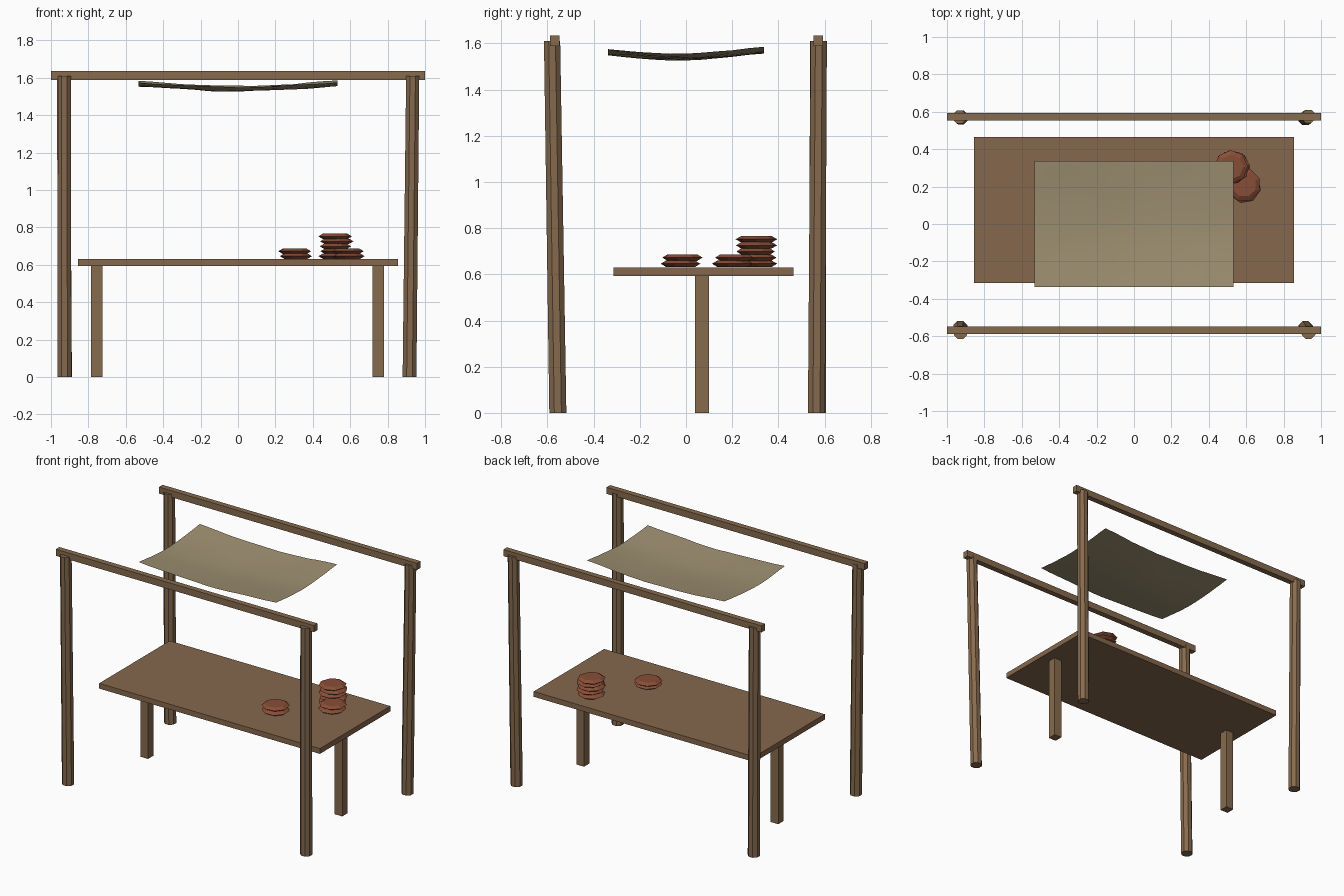
import bpy, bmesh, math, random
from mathutils import Vector

if "Cube" in bpy.data.objects:
    bpy.data.objects.remove(bpy.data.objects["Cube"])
random.seed(4)


def material(name, rgb):
    m = bpy.data.materials.new(name)
    m.use_nodes = True
    m.diffuse_color = (*rgb, 1)
    m.node_tree.nodes["Principled BSDF"].inputs["Base Color"].default_value = (*rgb, 1)
    return m


wood = material("pole wood", (0.24, 0.145, 0.075))
plank = material("table wood", (0.24, 0.137, 0.073))
canvas = material("canvas", (0.34, 0.28, 0.165))
clay = material("baked clay", (0.25, 0.075, 0.038))


def finish(name, bm, mat):
    bmesh.ops.recalc_face_normals(bm, faces=bm.faces)
    mesh = bpy.data.meshes.new(name)
    bm.to_mesh(mesh)
    bm.free()
    mesh.materials.append(mat)
    ob = bpy.data.objects.new(name, mesh)
    bpy.context.collection.objects.link(ob)
    return ob


def box(name, center, size, mat):
    bm = bmesh.new()
    bmesh.ops.create_cube(bm, size=1)
    for v in bm.verts:
        v.co = Vector(a * s + c for a, s, c in zip(v.co, size, center))
    return finish(name, bm, mat)


def loft(name, rings, sides, mat, turn=0):
    """Closed solid through horizontal rings given as (x, y, z, radius)."""
    bm = bmesh.new()
    angles = [math.tau * i / sides + turn for i in range(sides)]
    loops = [[bm.verts.new((x + r * math.cos(a), y + r * math.sin(a), z)) for a in angles]
             for x, y, z, r in rings]
    for low, high in zip(loops, loops[1:]):
        for i in range(sides):
            j = (i + 1) % sides
            bm.faces.new((low[i], low[j], high[j], high[i]))
    bm.faces.new(loops[0])
    bm.faces.new(loops[-1])
    return finish(name, bm, mat)


# Leaning posts: foot position, then head position
posts = {
    "front_right_post": ((-0.928, -0.555), (-0.928, -0.58)),
    "front_left_post": ((0.917, -0.555), (0.934, -0.58)),
    "back_right_post": ((-0.925, 0.57), (-0.933, 0.572)),
    "back_left_post": ((0.917, 0.565), (0.934, 0.575)),
}
for name, (foot, head) in posts.items():
    loft(name, [(*foot, 0, 0.04), (*head, 1.61, 0.038)], 8, wood, math.pi / 8)

# Top rails
for name, y in (("front_rail", -0.568), ("back_rail", 0.573)):
    box(name, (0, y, 1.612), (2, 0.04, 0.046), wood)

# Table
box("table_top", (0, 0.075, 0.612), (1.71, 0.78, 0.037), plank)
for name, x in (("right_table_leg", -0.755), ("left_table_leg", 0.75)):
    box(name, (x, 0.07, 0.298), (0.06, 0.06, 0.596), wood)

# Sagging canvas sheet
bm = bmesh.new()
bmesh.ops.create_grid(bm, x_segments=14, y_segments=10, size=1)
for v in bm.verts:
    u, w = v.co.x, v.co.y
    sag = 0.028 * abs(u - 0.05) ** 1.5 + 0.026 * abs(w + 0.08) ** 1.5
    ripple = 0.002 * math.sin(7 * u + 2 * w) + random.uniform(-0.0015, 0.0015)
    v.co = (0.532 * u, 0.337 * w, 1.526 + sag + ripple + 0.003 * u)
sheet = finish("canvas_sheet", bm, canvas)
for poly in sheet.data.polygons:
    poly.use_smooth = True

# Stacks of lens-shaped discs: x, y, count
stacks = {"tall_stack": (0.525, 0.3, 5), "side_stack": (0.585, 0.205, 2),
          "small_stack": (0.305, -0.02, 2)}
for name, (x, y, count) in stacks.items():
    for k in range(count):
        z = 0.632 + 0.0265 * k
        dx, dy = random.uniform(-0.006, 0.006), random.uniform(-0.006, 0.006)
        rings = [(x + dx, y + dy, z + h, r)
                 for h, r in ((0, 0.066), (0.014, 0.09), (0.028, 0.066))]
        loft(f"{name}_disc_{k + 1}", rings, 8, clay, random.uniform(0, 0.7))
